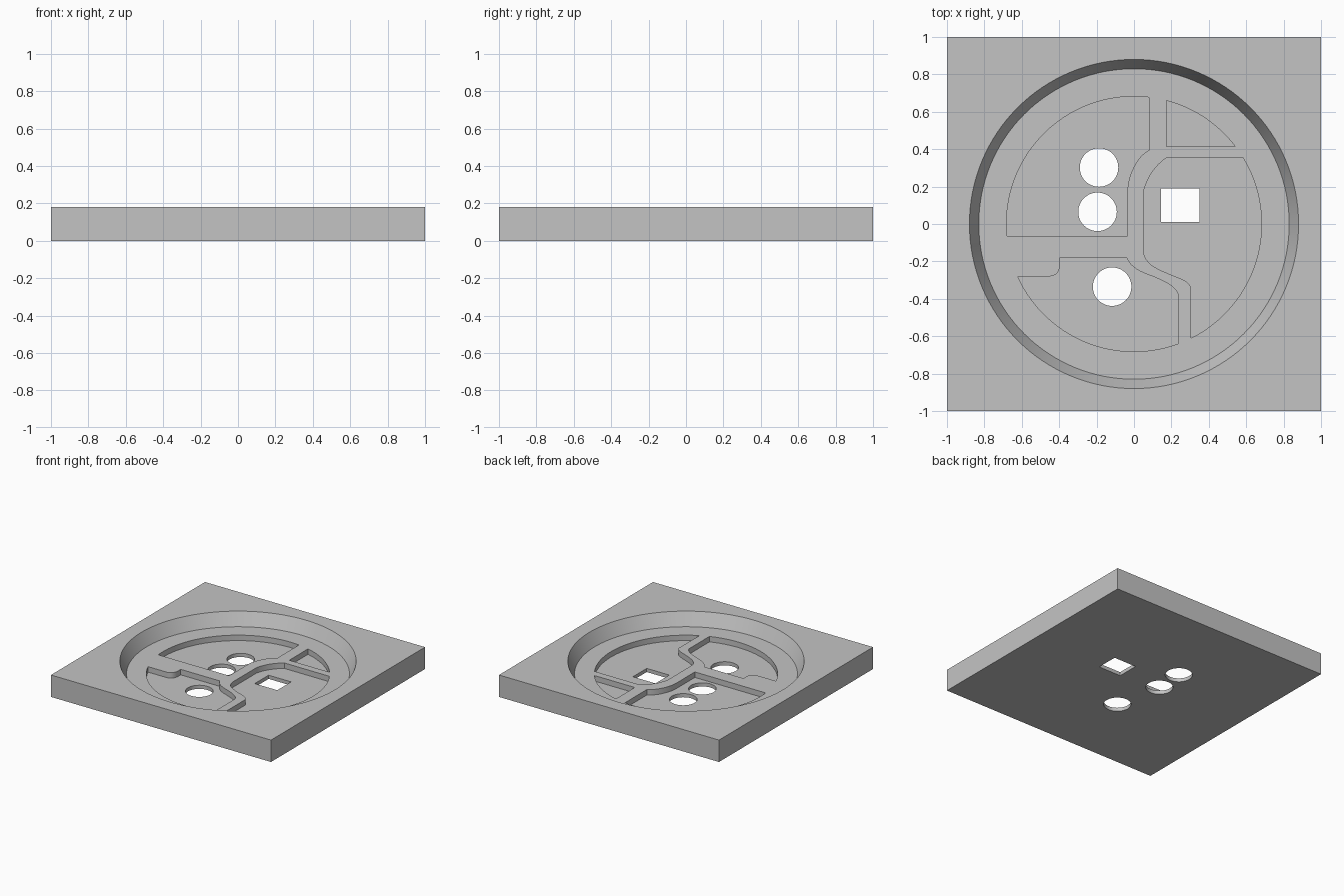
import bpy, bmesh, math
from mathutils import Vector
from mathutils.geometry import interpolate_bezier

if "Cube" in bpy.data.objects:
    bpy.data.objects.remove(bpy.data.objects["Cube"])

HEIGHT, DISH_Z, POCKET_Z, ABOVE = 0.18, 0.075, 0.03, 0.25
POCKET_R = 0.682

grey = bpy.data.materials.new("plain grey")
grey.use_nodes = True
colour = (0.55, 0.55, 0.55, 1)
grey.diffuse_color = colour
grey.node_tree.nodes["Principled BSDF"].inputs["Base Color"].default_value = colour


def loft(name, low, high, z0, z1):
    """Closed solid between two outlines with matching points."""
    bm = bmesh.new()
    a = [bm.verts.new((x, y, z0)) for x, y in low]
    b = [bm.verts.new((x, y, z1)) for x, y in high]
    bm.faces.new(a)
    bm.faces.new(b)
    for i in range(len(a)):
        j = (i + 1) % len(a)
        bm.faces.new((a[i], a[j], b[j], b[i]))
    bmesh.ops.recalc_face_normals(bm, faces=bm.faces)
    mesh = bpy.data.meshes.new(name)
    bm.to_mesh(mesh)
    bm.free()
    mesh.materials.append(grey)
    obj = bpy.data.objects.new(name, mesh)
    bpy.context.collection.objects.link(obj)
    return obj


def circle(x, y, r, n):
    return [(x + r * math.cos(math.tau * i / n), y + r * math.sin(math.tau * i / n))
            for i in range(n)]


def rect(x0, y0, x1, y1):
    return [(x0, y0), (x1, y0), (x1, y1), (x0, y1)]


def rim(p, q, step=0.05):
    """Anticlockwise arc of the pocket circle, aimed from p to q."""
    a, b = math.atan2(p[1], p[0]), math.atan2(q[1], q[0])
    b += math.tau if b < a else 0
    n = max(2, round((b - a) / step))
    return [(POCKET_R * math.cos(a + (b - a) * i / n),
             POCKET_R * math.sin(a + (b - a) * i / n)) for i in range(n + 1)]


def bend(p, h1, h2, q, n=8):
    pts = interpolate_bezier(*[Vector((*v, 0)) for v in (p, h1, h2, q)], n + 1)
    return [(v.x, v.y) for v in pts]


# Outlines of the four shallow pockets
upper_left = (rim((0.08, 0.677), (-0.679, -0.065)) + [(-0.035, -0.065)]
              + bend((-0.035, 0.185), (-0.03, 0.27), (0.02, 0.365), (0.08, 0.395)))
upper_right = rim((0.54, 0.415), (0.175, 0.66)) + [(0.175, 0.415)]
right = (rim((0.305, -0.61), (0.583, 0.355))
         + bend((0.175, 0.355), (0.11, 0.31), (0.07, 0.25), (0.05, 0.17))
         + bend((0.05, -0.14), (0.055, -0.21), (0.11, -0.235), (0.19, -0.268))
         + bend((0.19, -0.268), (0.26, -0.295), (0.3, -0.31), (0.305, -0.345))[1:])
lower = (rim((-0.62, -0.28), (0.235, -0.64))
         + bend((0.235, -0.375), (0.22, -0.33), (0.16, -0.305), (0.1, -0.28))
         + bend((0.1, -0.28), (0.03, -0.255), (-0.015, -0.235), (-0.04, -0.18))[1:]
         + [(-0.395, -0.18)]
         + bend((-0.395, -0.22), (-0.4, -0.26), (-0.42, -0.28), (-0.455, -0.28)))

# Square plate
square = rect(-1, -1, 1, 1)
plate = loft("plate", square, square, 0, HEIGHT)

# Dish with a sloping wall, continued above the plate
slope = 0.05 / (HEIGHT - DISH_Z)
cutters = [loft("dish_cutter", circle(0, 0, 0.83, 128),
                circle(0, 0, 0.83 + slope * (ABOVE - DISH_Z), 128), DISH_Z, ABOVE)]

# Pockets in the dish floor
for shape in (upper_left, upper_right, right, lower):
    cutters.append(loft("pocket_cutter", shape, shape, POCKET_Z, ABOVE - 0.1))

# Through holes
holes = [circle(x, y, 0.103, 48) for x, y in
         ((-0.187, 0.302), (-0.195, 0.065), (-0.117, -0.335))]
holes.append(rect(0.145, 0.01, 0.35, 0.19))
for shape in holes:
    cutters.append(loft("hole_cutter", shape, shape, -0.1, ABOVE - 0.12))

# Cut the plate, then discard the cutters
bpy.ops.object.select_all(action="DESELECT")
bpy.context.view_layer.objects.active = plate
plate.select_set(True)
for cutter in cutters:
    cutter.hide_render = True
    mod = plate.modifiers.new("cut", "BOOLEAN")
    mod.operation, mod.solver, mod.object = "DIFFERENCE", "EXACT", cutter
    bpy.ops.object.modifier_apply(modifier=mod.name)
    bpy.data.objects.remove(cutter)

bpy.ops.object.shade_smooth_by_angle(angle=math.radians(30))
